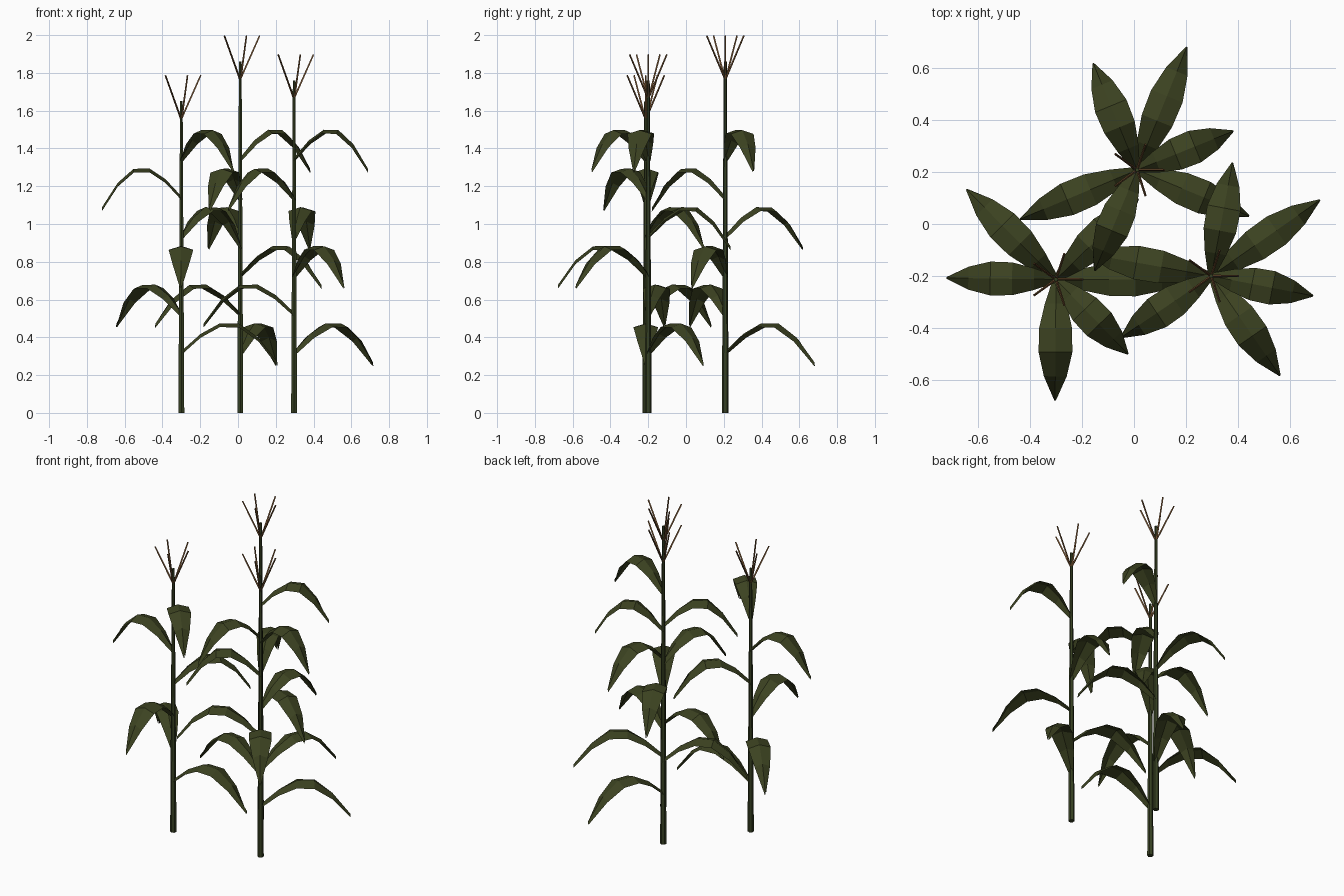
import bpy, bmesh
from math import radians, cos, sin
from mathutils import Vector, Matrix

if "Cube" in bpy.data.objects:
    bpy.data.objects.remove(bpy.data.objects["Cube"])


def material(name, rgb):
    m = bpy.data.materials.new(name)
    m.diffuse_color = (*rgb, 1)
    m.use_nodes = True
    m.node_tree.nodes["Principled BSDF"].inputs["Base Color"].default_value = m.diffuse_color
    return m


LEAF = material("leaf green", (0.045, 0.055, 0.015))
STALK = material("stalk green", (0.038, 0.052, 0.016))
TASSEL = material("tassel brown", (0.17, 0.082, 0.030))


def finish(bm, name, mat):
    me = bpy.data.meshes.new(name)
    bm.to_mesh(me)
    bm.free()
    me.materials.append(mat)
    ob = bpy.data.objects.new(name, me)
    bpy.context.collection.objects.link(ob)


def rod(bm, a, b, r1, r2, sides):
    """Tapered rod from a to b."""
    a, b = Vector(a), Vector(b)
    d = b - a
    rot = d.to_track_quat('Z', 'Y').to_matrix().to_4x4()
    bmesh.ops.create_cone(bm, cap_ends=True, segments=sides, radius1=r1, radius2=r2,
                          depth=d.length, matrix=Matrix.Translation((a + b) / 2) @ rot)


# Leaf rows: fraction of reach, midrib height, half width
ROWS = [(0.0, 0.012, 0.012), (0.2, 0.103, 0.042), (0.4, 0.159, 0.063),
        (0.6, 0.157, 0.065), (0.8, 0.083, 0.044), (1.0, -0.048, 0.003)]


def leaf(bm, base, angle, reach):
    """Arching blade with its edges folded a constant step below the midrib."""
    out = Vector((cos(angle), sin(angle), 0))
    side = Vector((-sin(angle), cos(angle), 0))
    up = Vector((0, 0, 1))
    rows = []
    for t, h, w in ROWS:
        mid = base + out * reach * t + up * h
        rows.append([bm.verts.new(mid + side * w * s - up * 0.02 * abs(s))
                     for s in (-1, 0, 1)])
    for p, q in zip(rows, rows[1:]):
        for i in range(2):
            bm.faces.new((p[i], q[i], q[i + 1], p[i + 1]))


# Plants: name, x, y, stalk height, direction of lowest leaf
PLANTS = [("left", -0.30, -0.213, 1.65, 0),
          ("back", 0.012, 0.208, 1.86, 68),
          ("right", 0.297, -0.20, 1.76, 35)]

for name, x, y, height, start in PLANTS:
    # Stalk
    bm = bmesh.new()
    rod(bm, (x, y, 0), (x, y, height), 0.018, 0.008, 6)
    finish(bm, name + "_stalk", STALK)

    # Six spiralling leaves
    bm = bmesh.new()
    for k in range(6):
        leaf(bm, Vector((x, y, 0.315 + 0.205 * k)),
             radians(start + 134.8 * k), 0.51 - 0.0222 * k)
    finish(bm, name + "_leaves", LEAF)

    # Tassel of five spikes
    bm = bmesh.new()
    z = height - 0.098
    for k in range(5):
        a = radians(72 * k)
        rod(bm, (x, y, z), (x + 0.104 * cos(a), y + 0.104 * sin(a), z + 0.235),
            0.006, 0.005, 3)
    finish(bm, name + "_tassel", TASSEL)
